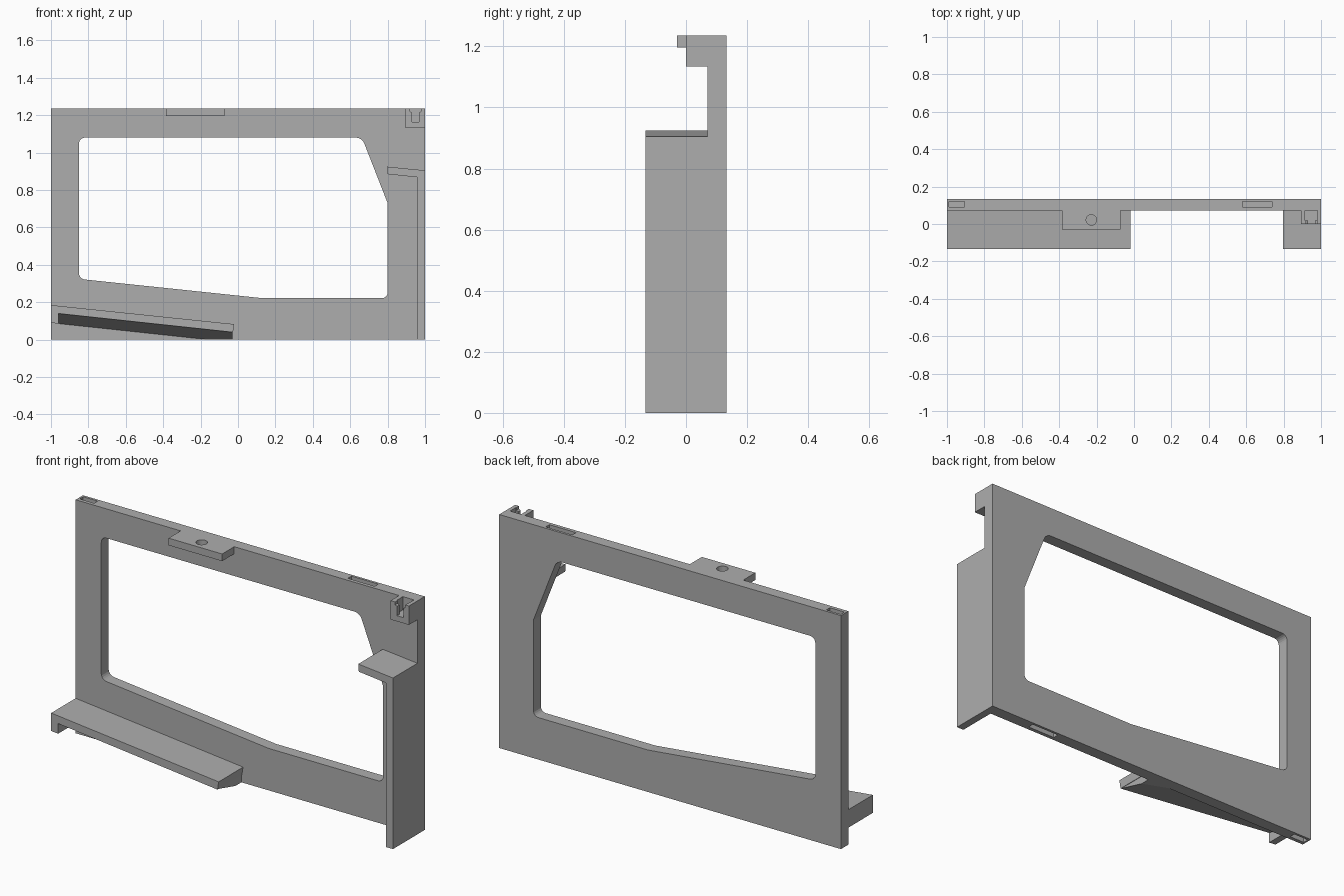
import bpy, bmesh, math
from mathutils import Vector

cube = bpy.data.objects.get("Cube")
if cube:
    bpy.data.objects.remove(cube, do_unlink=True)

grey = bpy.data.materials.new("plain grey")
grey.use_nodes = True
colour = (0.42, 0.42, 0.42, 1)
grey.diffuse_color = colour
grey.node_tree.nodes["Principled BSDF"].inputs["Base Color"].default_value = colour

BACK, FACE, FRONT, TOP = 0.133, 0.071, -0.133, 1.235


def prism(name, profile, start, end, axis="y", rounding=0, floor=False):
    """Extrude a profile: (x, z) along y, (y, z) along x, (x, y) along z."""
    place = {"y": lambda a, b, t: (a, t, b),
             "x": lambda a, b, t: (t, a, b),
             "z": lambda a, b, t: (a, b, t)}[axis]
    bm = bmesh.new()
    base = bm.faces.new([bm.verts.new(place(a, b, start)) for a, b in profile])
    shift = Vector(place(0, 0, end - start))
    grown = bmesh.ops.extrude_face_region(bm, geom=[base], use_keep_orig=True)
    bmesh.ops.translate(bm, vec=shift,
                        verts=[v for v in grown["geom"] if isinstance(v, bmesh.types.BMVert)])
    bmesh.ops.recalc_face_normals(bm, faces=bm.faces)
    if rounding:
        sharp = [e for e in bm.edges
                 if (e.verts[0].co - e.verts[1].co).normalized().cross(shift.normalized()).length < 0.01
                 and e.calc_face_angle(0) > math.radians(60)]
        bmesh.ops.bevel(bm, geom=sharp, offset=rounding, segments=5,
                        profile=0.5, affect="EDGES")
    if floor:
        cut = bmesh.ops.bisect_plane(bm, geom=bm.verts[:] + bm.edges[:] + bm.faces[:],
                                     plane_co=(0, 0, 0), plane_no=(0, 0, 1), clear_inner=True)
        rim = [g for g in cut["geom_cut"] if isinstance(g, bmesh.types.BMEdge)]
        if rim:
            bmesh.ops.holes_fill(bm, edges=bm.edges[:], sides=0)
        bmesh.ops.recalc_face_normals(bm, faces=bm.faces)
    mesh = bpy.data.meshes.new(name)
    bm.to_mesh(mesh)
    bm.free()
    mesh.materials.append(grey)
    obj = bpy.data.objects.new(name, mesh)
    bpy.context.collection.objects.link(obj)
    return obj


def box(name, x, y, z):
    return prism(name, [(x[0], z[0]), (x[1], z[0]), (x[1], z[1]), (x[0], z[1])], *y)


def carve(obj, cutters):
    """Subtract each cutter from the part, then discard the cutters."""
    for cutter in cutters:
        cutter.hide_render = True
        mod = obj.modifiers.new("cut", "BOOLEAN")
        mod.operation, mod.solver, mod.object = "DIFFERENCE", "EXACT", cutter
    bpy.context.view_layer.update()
    result = obj.evaluated_get(bpy.context.evaluated_depsgraph_get())
    mesh = bpy.data.meshes.new_from_object(result)
    obj.modifiers.clear()
    obj.data = mesh
    for cutter in cutters:
        bpy.data.objects.remove(cutter, do_unlink=True)


# Main frame with its window and the small pockets along top and bottom edges
frame = box("frame_panel", (-1, 1), (FACE, BACK), (0, TOP))
window = [(-0.85, 0.325), (0.13, 0.222), (0.80, 0.222), (0.80, 0.73), (0.663, 1.08), (-0.85, 1.08)]
cutters = [prism("window_cutter", window, 0, 0.2, rounding=0.03)]
for span in ((-0.99, -0.905), (0.58, 0.737)):
    for z in ((-0.03, 0.03), (TOP - 0.03, TOP + 0.03)):
        cutters.append(box("pocket_cutter", span, (0.09, 0.12), z))
carve(frame, cutters)

# Sloping lower shelf with an end lip and a tapered support beneath
prism("lower_shelf", [(-1, 0.09), (-0.96, 0.086), (-0.96, 0.14), (-0.027, 0.04),
                      (-0.02, 0.083), (-1, 0.185)], FRONT, FACE)
support = prism("shelf_support", [(FRONT, 0.141), (FACE, 0.086), (FACE, 0.141)],
                -0.96, -0.03, axis="x")
for v in support.data.vertices:          # follow the slope of the shelf
    v.co.z -= 0.107 * (v.co.x + 0.96)
bm = bmesh.new()
bm.from_mesh(support.data)
bmesh.ops.bisect_plane(bm, geom=bm.verts[:] + bm.edges[:] + bm.faces[:],
                       plane_co=(0, 0, 0), plane_no=(0, 0, 1), clear_inner=True)
bmesh.ops.holes_fill(bm, edges=bm.edges[:], sides=0)
bmesh.ops.recalc_face_normals(bm, faces=bm.faces)
bm.to_mesh(support.data)
bm.free()

# Side wall with the short sloping shelf on top
prism("side_wall_and_shelf", [(0.96, 0), (1, 0), (1, 0.905), (0.797, 0.925),
                              (0.80, 0.885), (0.96, 0.868)], FRONT, FACE)

# Mounting tab with a round hole
tab = box("mounting_tab", (-0.385, -0.072), (-0.03, FACE), (1.197, TOP))
circle = [(-0.228 + 0.028 * math.cos(i * math.tau / 32),
           0.022 + 0.028 * math.sin(i * math.tau / 32)) for i in range(32)]
carve(tab, [prism("hole_cutter", circle, 1.1, 1.3, axis="z")])

# Corner clip with a pocket and a flared front slot
clip = box("corner_clip", (0.893, 1), (0, FACE), (1.135, TOP))
slot = [(0.93, 1.165), (0.968, 1.165), (0.968, 1.215), (0.978, 1.22),
        (0.978, 1.3), (0.92, 1.3), (0.92, 1.22), (0.93, 1.215)]
carve(clip, [box("clip_pocket_cutter", (0.915, 0.98), (0.02, 0.1), (1.165, 1.3)),
             prism("clip_slot_cutter", slot, -0.1, 0.04)])
